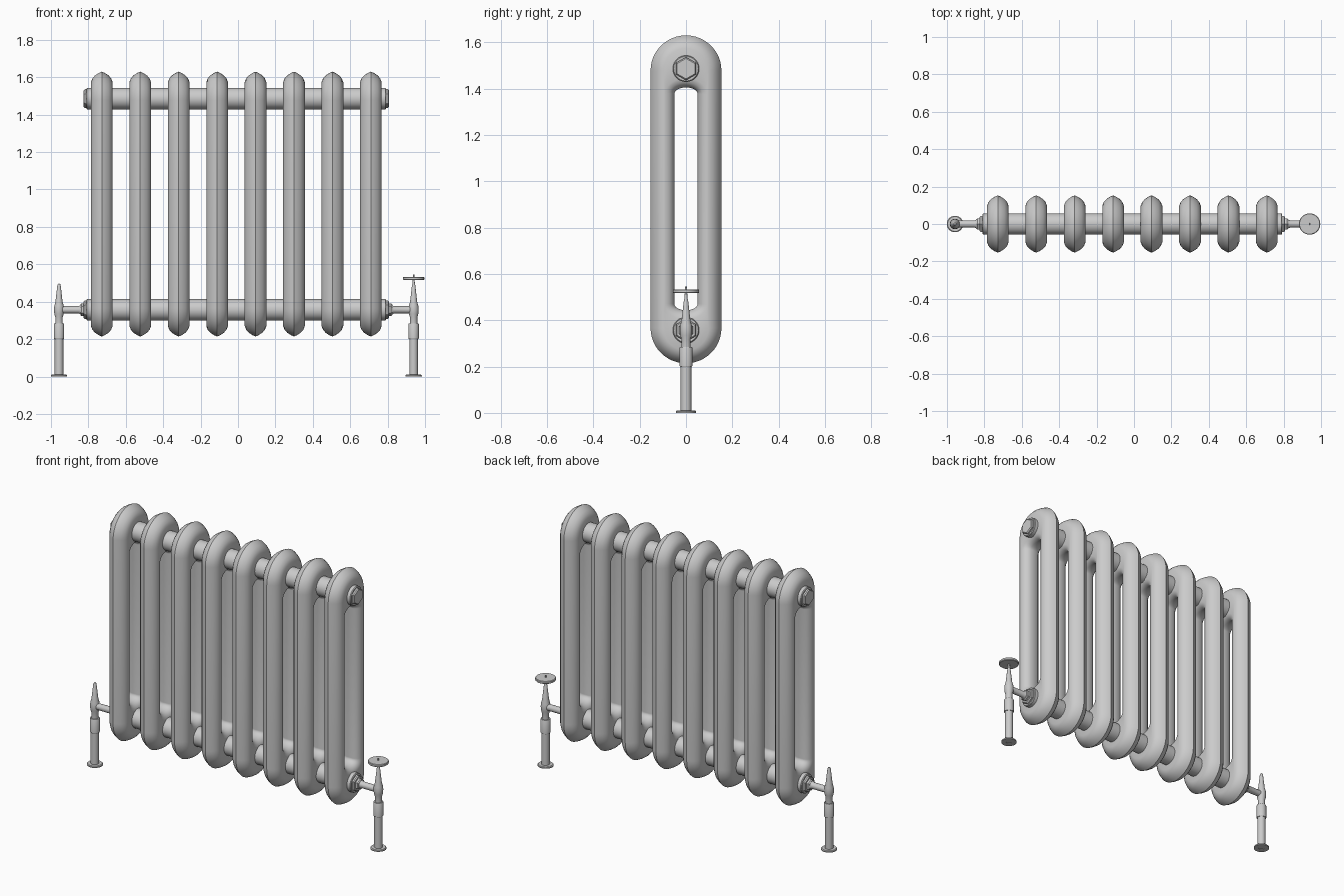
import bpy, bmesh, math
from mathutils import Matrix

if "Cube" in bpy.data.objects:
    bpy.data.objects.remove(bpy.data.objects["Cube"])

CX = -0.009            # radiator centre in x
Z_LOW, Z_TOP = 0.357, 1.486


def finish(bm, name, angle=30):
    bmesh.ops.recalc_face_normals(bm, faces=bm.faces)
    me = bpy.data.meshes.new(name)
    bm.to_mesh(me)
    bm.free()
    ob = bpy.data.objects.new(name, me)
    bpy.context.collection.objects.link(ob)
    bpy.ops.object.select_all(action='DESELECT')
    ob.select_set(True)
    bpy.context.view_layer.objects.active = ob
    bpy.ops.object.shade_smooth_by_angle(angle=math.radians(angle))
    return ob


def bridge(bm, a, b):
    n = len(a)
    for i in range(n):
        bm.faces.new((a[i], a[(i + 1) % n], b[(i + 1) % n], b[i]))


def lathe(name, profile, loc, sides=32, along_x=0):
    """Turn (radius, height) pairs about z, or about x pointing to side along_x."""
    bm = bmesh.new()
    rings = [[bm.verts.new((r * math.cos(2 * math.pi * i / sides),
                            r * math.sin(2 * math.pi * i / sides), h))
              for i in range(sides)] for r, h in profile]
    for a, b in zip(rings, rings[1:]):
        bridge(bm, a, b)
    bm.faces.new(rings[0])
    bm.faces.new(rings[-1])
    mat = Matrix.Translation(loc)
    if along_x:
        mat = mat @ Matrix.Rotation(along_x * math.pi / 2, 4, 'Y')
    bm.transform(mat)
    return finish(bm, name)


def end_loop(ry, rz, z_low, z_top, seg=24):
    """Upright loop with elliptical ends, as (y, z) points."""
    pts = []
    for zc, start in ((z_top, 0), (z_low, math.pi)):
        for i in range(seg + 1):
            t = start + math.pi * i / seg
            pts.append((ry * math.cos(t), zc + rz * math.sin(t)))
    return pts


# Column: stadium ring with a ridged outer edge and a rounded slot
def column(name):
    outer = [(0.007, 0.016), (0.020, 0.036), (0.036, 0.050), (0.056, 0.058)]
    inner = [(0.040, 0.058), (0.022, 0.052), (0.009, 0.040), (0.0, 0.022)]
    section = [('o', d, x) for d, x in outer] + [('i', d, x) for d, x in inner]
    section = [('o', 0, 0)] + section + [(k, d, -x) for k, d, x in reversed(section)]
    bm = bmesh.new()
    loops = []
    for kind, d, x in section:
        if kind == 'o':
            pts = end_loop(0.153 - d, 0.153 - d, 0.367, 1.477)
        else:
            pts = end_loop(0.05 + d, 0.028 + d, 0.471, 1.377)
        loops.append([bm.verts.new((x, y, z)) for y, z in pts])
    for i, a in enumerate(loops):
        bridge(bm, a, loops[(i + 1) % len(loops)])
    return finish(bm, name)


first = column("column_1")
for i in range(8):
    ob = first if i == 0 else first.copy()
    if i:
        ob.name = f"column_{i + 1}"
        bpy.context.collection.objects.link(ob)
    ob.location.x = CX + (i - 3.5) * 0.2055

# Connecting pipes and end plugs
for level, z in (("upper", Z_TOP), ("lower", Z_LOW)):
    lathe(level + "_pipe", [(0.057, -0.785), (0.057, 0.785)], (CX, 0, z), 40, 1)
    for side, s in (("left", -1), ("right", 1)):
        at = (CX, 0, z)
        lathe(f"{level}_{side}_collar",
              [(0.057, 0.78), (0.057, 0.797), (0.053, 0.801)], at, 40, s)
        lathe(f"{level}_{side}_hex_plug",
              [(0.05, 0.795), (0.05, 0.81), (0.044, 0.816)], at, 6, s)

# Valves on both sides
for side, s in (("left", -1), ("right", 1)):
    vx = CX + s * 0.948
    lathe(side + "_valve_nut", [(0.034, 0.81), (0.034, 0.828), (0.029, 0.834)],
          (CX, 0, Z_LOW), 6, s)
    lathe(side + "_valve_tail",
          [(0.025, 0.83), (0.019, 0.845), (0.019, 0.948)], (CX, 0, Z_LOW), 24, s)
    lathe(side + "_riser_pipe", [(0.016, 0.1), (0.016, 0), (0.023, 0), (0.023, 0.205)],
          (vx, 0, 0))
    lathe(side + "_floor_plate",
          [(0.022, 0.004), (0.022, 0), (0.044, 0), (0.044, 0.006), (0.040, 0.010),
           (0.022, 0.010)], (vx, 0, 0))
    lathe(side + "_riser_collar",
          [(0.026, 0.2), (0.028, 0.203), (0.028, 0.28), (0.026, 0.284)], (vx, 0, 0))
    lathe(side + "_valve_body",
          [(0.02, 0.28), (0.02, 0.318), (0.025, 0.335), (0.027, 0.357), (0.025, 0.378),
           (0.019, 0.40), (0.009, 0.488), (0.006, 0.495), (0.002, 0.497)], (vx, 0, 0))

# Handwheel on the right valve
wx = CX + 0.948
lathe("handwheel_stem", [(0.008, 0.48), (0.005, 0.52), (0.004, 0.545)], (wx, 0, 0), 16)
lathe("handwheel",
      [(0.054, 0.517), (0.057, 0.520), (0.057, 0.530), (0.054, 0.533)], (wx, 0, 0), 40)
